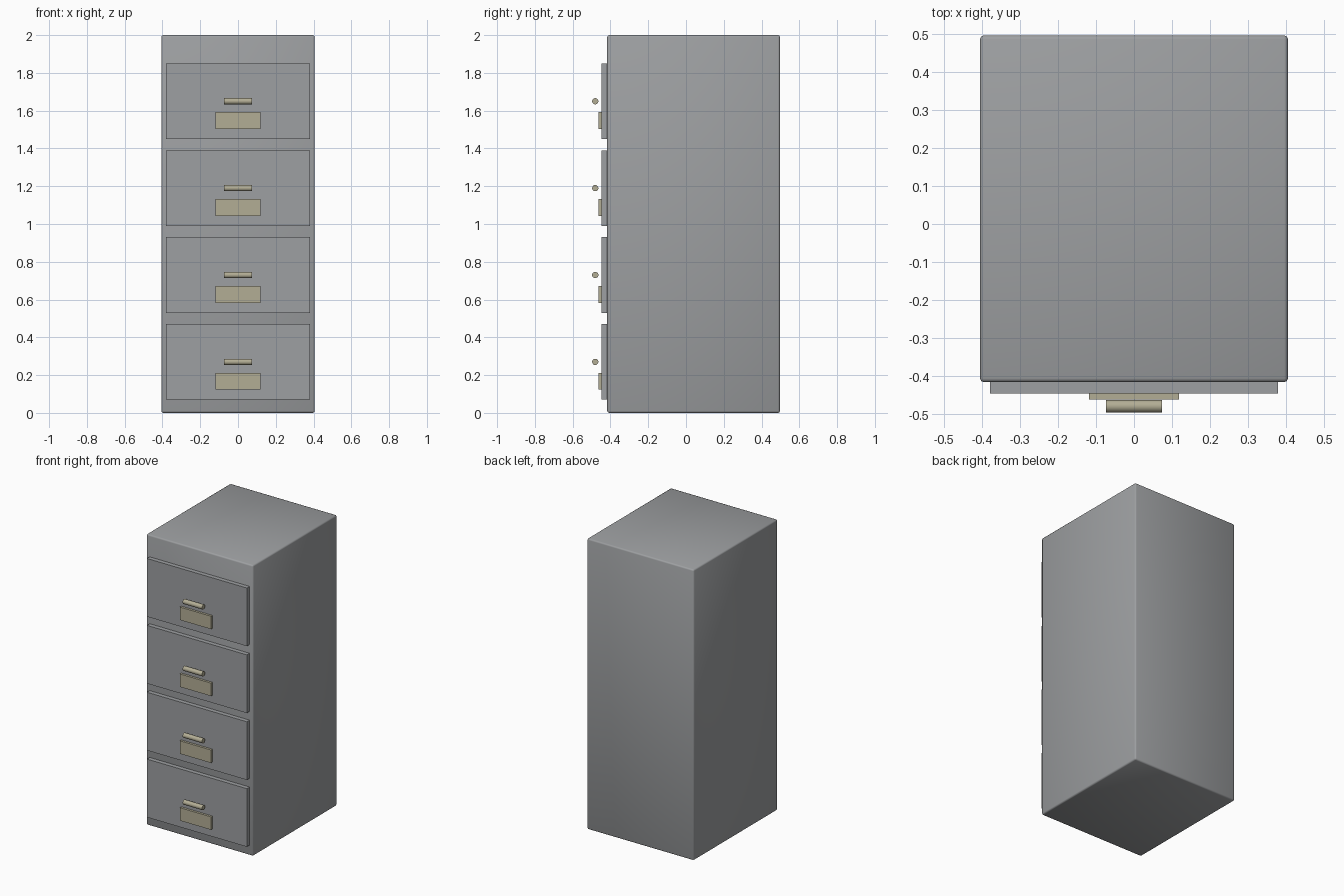
import bpy
import math

if "Cube" in bpy.data.objects:
    bpy.data.objects.remove(bpy.data.objects["Cube"])


def material(name, rgb):
    m = bpy.data.materials.new(name)
    m.diffuse_color = (*rgb, 1)
    m.use_nodes = True
    m.node_tree.nodes["Principled BSDF"].inputs["Base Color"].default_value = m.diffuse_color
    return m


steel = material("grey_steel", (0.34, 0.35, 0.36))
brass = material("dull_brass", (0.45, 0.42, 0.30))


def box(name, x, y, z, mat):
    """Box from (min, max) ranges on each axis."""
    bpy.ops.mesh.primitive_cube_add(
        size=1, location=[(a + b) / 2 for a, b in (x, y, z)])
    ob = bpy.context.object
    ob.name = name
    ob.scale = [b - a for a, b in (x, y, z)]
    bpy.ops.object.transform_apply(location=False, rotation=False, scale=True)
    ob.data.materials.append(mat)
    return ob


# Cabinet body with softened edges
body = box("cabinet_body", (-0.406, 0.406), (-0.417, 0.497), (0, 2), steel)
bevel = body.modifiers.new("soft_edges", 'BEVEL')
bevel.width = 0.01
bevel.segments = 2
bpy.ops.object.shade_smooth()

# Four drawers, each with a front panel, label plate and bar handle
for i in range(4):
    zc = 0.27 + 0.46 * i
    n = i + 1
    box(f"drawer_front_{n}", (-0.38, 0.38), (-0.447, -0.415),
        (zc - 0.2, zc + 0.2), steel)
    box(f"label_plate_{n}", (-0.119, 0.119), (-0.463, -0.446),
        (zc - 0.147, zc - 0.058), brass)
    bpy.ops.mesh.primitive_cylinder_add(
        vertices=24, radius=0.0165, depth=0.147,
        location=(0, -0.4805, zc), rotation=(0, math.pi / 2, 0))
    handle = bpy.context.object
    handle.name = f"drawer_handle_{n}"
    handle.data.materials.append(brass)
    bpy.ops.object.shade_smooth_by_angle(angle=math.radians(35))
